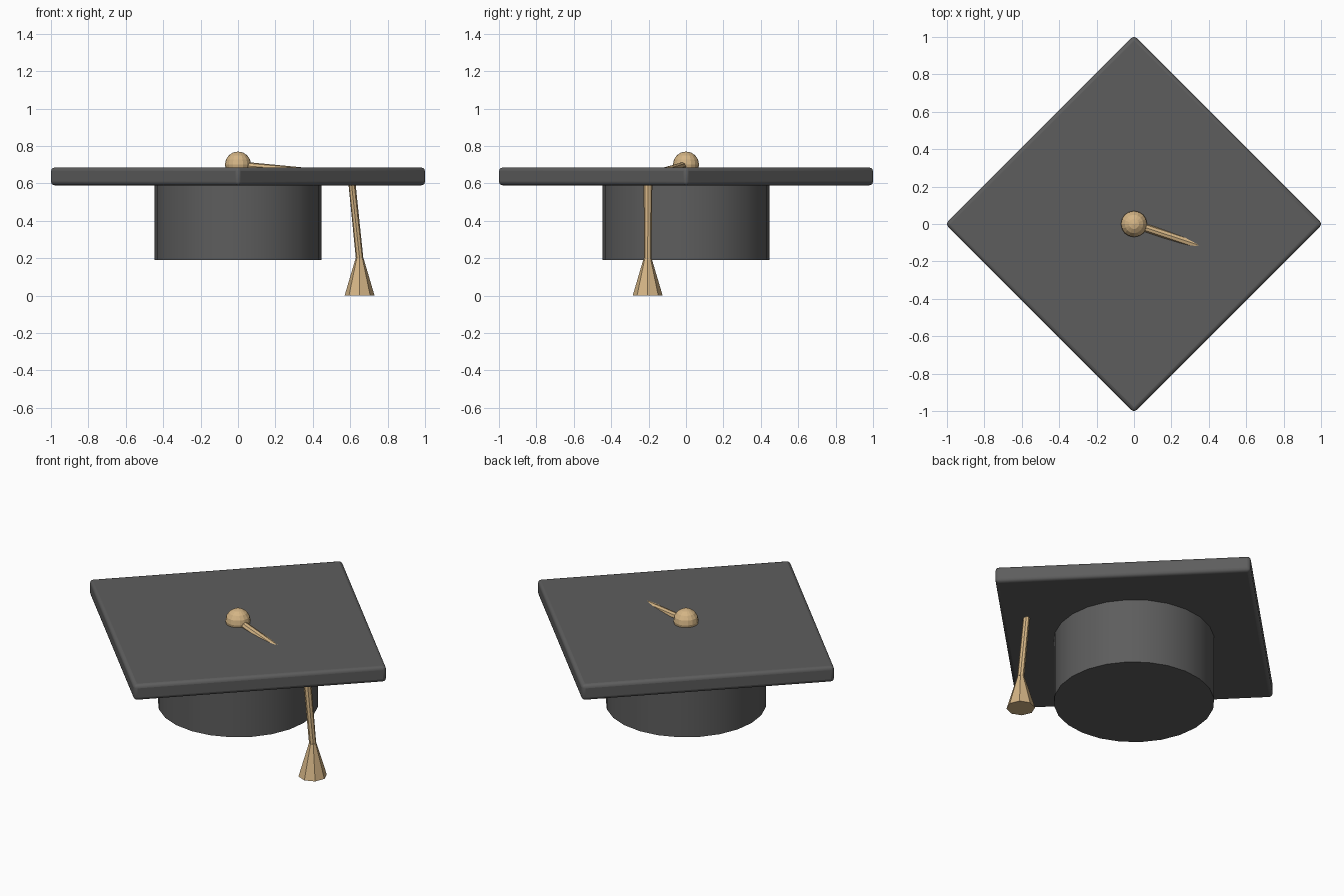
import bpy, bmesh, math
from mathutils import Vector

if "Cube" in bpy.data.objects:
    bpy.data.objects.remove(bpy.data.objects["Cube"])


def material(name, rgb):
    m = bpy.data.materials.new(name)
    m.diffuse_color = (*rgb, 1)
    m.use_nodes = True
    m.node_tree.nodes["Principled BSDF"].inputs["Base Color"].default_value = m.diffuse_color
    return m


CLOTH = material("charcoal cloth", (0.11, 0.11, 0.11))
GOLD = material("tan gold thread", (0.66, 0.46, 0.235))


def finish(name, mat, smooth=None):
    o = bpy.context.object
    o.name = name
    o.data.materials.append(mat)
    if smooth:
        bpy.ops.object.shade_smooth_by_angle(angle=math.radians(smooth))
    return o


def tube(name, rings, sides=8):
    """Loft flat-faced rings given as (centre, radius, axis)."""
    bm = bmesh.new()
    loops = []
    for c, r, axis in rings:
        axis = Vector(axis).normalized()
        v = Vector((0, 1, 0))
        v = (v - axis * v.dot(axis)).normalized()
        u = v.cross(axis)
        loops.append([bm.verts.new(Vector(c) + r * (u * math.cos(a) + v * math.sin(a)))
                      for a in (2 * math.pi * k / sides for k in range(sides))])
    for a, b in zip(loops, loops[1:]):
        for k in range(sides):
            n = (k + 1) % sides
            bm.faces.new((a[k], a[n], b[n], b[k]))
    bm.faces.new(loops[0])
    bm.faces.new(loops[-1])
    bmesh.ops.recalc_face_normals(bm, faces=bm.faces)
    me = bpy.data.meshes.new(name)
    bm.to_mesh(me)
    bm.free()
    o = bpy.data.objects.new(name, me)
    bpy.context.collection.objects.link(o)
    me.materials.append(GOLD)
    return o


# Skull cap
bpy.ops.mesh.primitive_cylinder_add(vertices=24, radius=0.447, depth=0.41,
                                    location=(0, 0, 0.395), rotation=(0, 0, math.pi / 2))
finish("skull_cap", CLOTH, 30)

# Square board turned on its corner, with rounded edges
r = 0.02
side = 2 * ((1 - r) / math.sqrt(2) + r)
bpy.ops.mesh.primitive_cube_add(size=1, location=(0, 0, 0.637), rotation=(0, 0, math.pi / 4))
bpy.context.object.scale = (side, side, 0.096)
bpy.ops.object.transform_apply(location=False, rotation=False, scale=True)
board = finish("mortar_board", CLOTH, 40)
bev = board.modifiers.new("rounded edges", "BEVEL")
bev.width = r
bev.segments = 3

# Button in the middle
bpy.ops.mesh.primitive_uv_sphere_add(segments=16, ring_count=8, radius=0.07,
                                     location=(0, 0, 0.7))
finish("button", GOLD)

# Cord: sinks through the board, then hangs to the tassel
top, bend, knot = Vector((0, 0, 0.697)), Vector((0.605, -0.203, 0.642)), Vector((0.65, -0.205, 0.2))
d1, d2 = (bend - top).normalized(), (knot - bend).normalized()
tube("cord", [(top, 0.021, d1), (bend, 0.024, d1 + d2), (knot, 0.02, d2)])

# Flared tassel
tube("tassel", [(knot, 0.021, (0, 0, -1)), ((0.65, -0.205, 0), 0.08, (0, 0, -1))])
